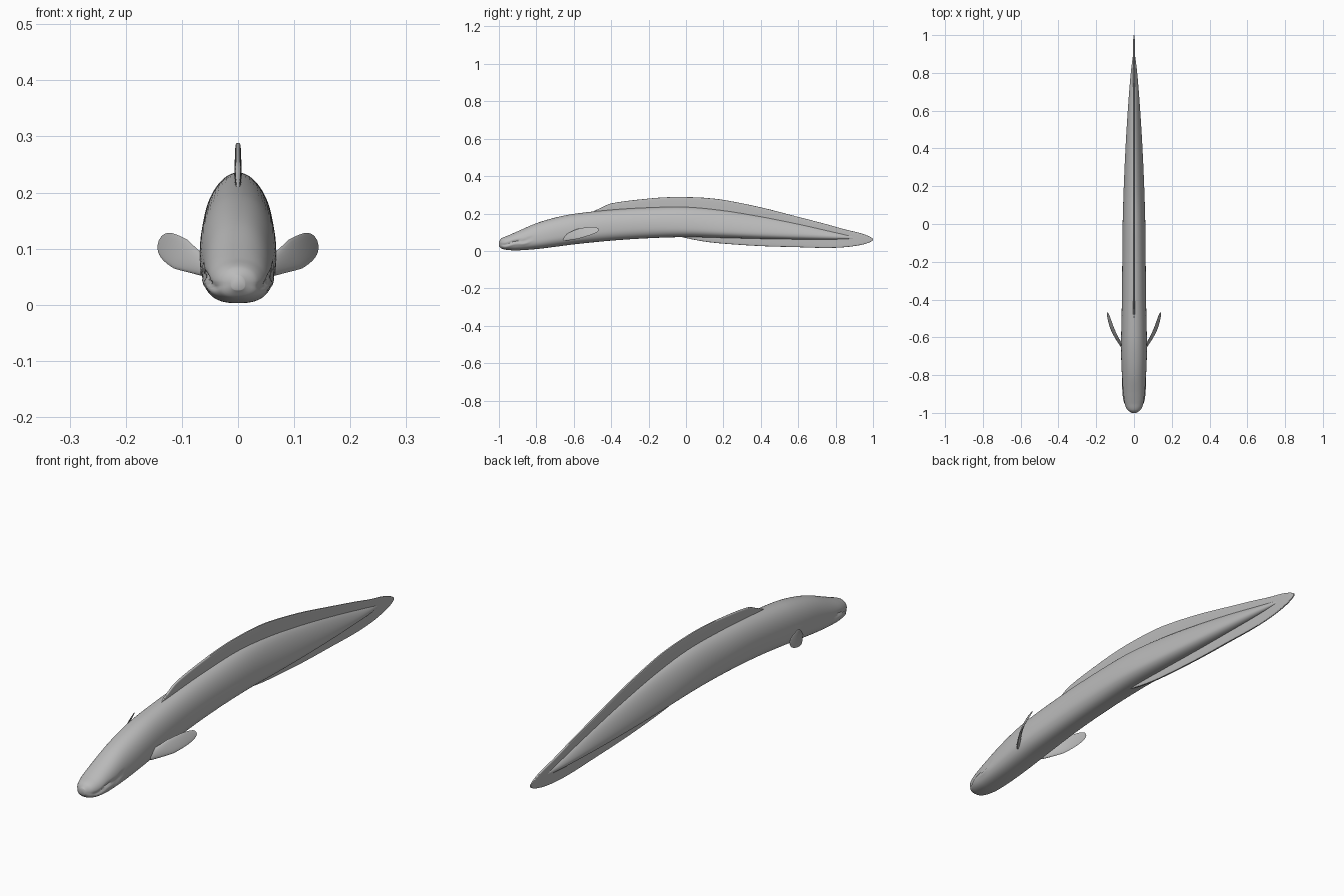
import bpy, bmesh, math
from mathutils import Vector

cube = bpy.data.objects.get("Cube")
if cube:
    bpy.data.objects.remove(cube)

skin = bpy.data.materials.new("grey skin")
skin.use_nodes = True
skin.diffuse_color = (0.5, 0.5, 0.5, 1)
skin.node_tree.nodes["Principled BSDF"].inputs["Base Color"].default_value = skin.diffuse_color


def sample(table, y):
    """Smoothly interpolate table rows (y first) with Hermite slopes."""
    y = min(max(y, table[0][0]), table[-1][0])
    i = next(k for k in range(len(table) - 1) if y <= table[k + 1][0])

    def slope(k, c):
        a, b = table[max(k - 1, 0)], table[min(k + 1, len(table) - 1)]
        return (b[c] - a[c]) / (b[0] - a[0])
    p, q = table[i], table[i + 1]
    h = q[0] - p[0]
    t = (y - p[0]) / h
    s = t * t * (3 - 2 * t)
    return [p[c] + (q[c] - p[c]) * s + h * (t * (1 - t) ** 2 * slope(i, c)
            - t * t * (1 - t) * slope(i + 1, c)) for c in range(1, len(p))]


def power(v, n):
    return math.copysign(abs(v) ** (2 / n), v)


def loft(name, rings):
    """Skin a list of equal rings of points and cap both ends."""
    bm = bmesh.new()
    loops = [[bm.verts.new(p) for p in ring] for ring in rings]
    for a, b in zip(loops, loops[1:]):
        for i in range(len(a)):
            j = (i + 1) % len(a)
            bm.faces.new((a[i], a[j], b[j], b[i]))
    bm.faces.new(loops[0])
    bm.faces.new(loops[-1])
    bmesh.ops.recalc_face_normals(bm, faces=bm.faces)
    mesh = bpy.data.meshes.new(name)
    bm.to_mesh(mesh)
    bm.free()
    mesh.materials.append(skin)
    obj = bpy.data.objects.new(name, mesh)
    bpy.context.collection.objects.link(obj)
    bpy.ops.object.select_all(action="DESELECT")
    obj.select_set(True)
    bpy.context.view_layer.objects.active = obj
    bpy.ops.object.shade_smooth_by_angle(angle=math.radians(50))
    return obj


# Body stations: y, half width, bottom, widest height, top, upper roundness
BODY = [
    (-1, .012, .026, .038, .052, 2), (-.985, .034, .012, .04, .068, 2.1),
    (-.95, .05, .005, .04, .083, 2.2), (-.9, .058, .003, .045, .105, 2.2),
    (-.8, .064, .01, .06, .148, 2.2), (-.7, .068, .022, .08, .178, 2.2),
    (-.6, .068, .035, .095, .198, 2.2), (-.4, .064, .055, .12, .22, 2.1),
    (-.2, .062, .068, .13, .232, 2), (0, .06, .074, .125, .235, 1.9),
    (.2, .054, .07, .11, .217, 1.7), (.4, .045, .065, .098, .185, 1.6),
    (.6, .033, .062, .088, .146, 1.5), (.8, .017, .062, .077, .1, 1.5),
    (.92, .002, .066, .068, .072, 2),
]
SIDES = 56


def body_ring(y):
    w, low, mid, top, n = sample(BODY, y)
    ring = []
    for k in range(SIDES):
        a = math.tau * k / SIDES
        up = math.sin(a) >= 0
        m = n if up else 2.5
        x = w * power(math.cos(a), m)
        z = mid + (top - mid if up else mid - low) * power(math.sin(a), m)
        # Mouth crease along the jaw, with a fuller lip just below it
        fade = min(1, max(0, (-.81 - y) / .04)) * min(1, (y + 1) / .03)
        line = .036 + .2 * max(0, y + .97) + .004 * math.sin(60 * y)
        groove = math.exp(-((z - line) / .005) ** 2)
        lip = math.exp(-((z - line + .014) / .007) ** 2)
        x *= 1 + fade * (.05 * lip - .1 * groove)
        ring.append((x, y, z))
    return ring


steps = 150
body_ys = [-1 + 1.92 * (k / steps) ** 1.5 for k in range(steps + 1)]
loft("body", [body_ring(y) for y in body_ys])

# Continuous median fin: y, half thickness, lower edge, upper edge
FIN = [
    (-.51, .003, .15, .205), (-.46, .005, .15, .228), (-.4, .006, .15, .254),
    (-.2, .006, .14, .28), (-.08, .006, .09, .288), (0, .006, .069, .288),
    (.1, .006, .05, .284), (.2, .006, .039, .273), (.4, .006, .026, .233),
    (.6, .006, .02, .182), (.75, .005, .016, .143), (.85, .005, .02, .115),
    (.93, .005, .031, .096), (.98, .004, .045, .078), (1, .002, .056, .066),
]


def fin_ring(y):
    w, low, top = sample(FIN, y)
    mid, half = (low + top) / 2, (top - low) / 2
    angles = [math.tau * k / 32 for k in range(32)]
    return [(w * power(math.cos(a), 5), y, mid + half * power(math.sin(a), 5)) for a in angles]


loft("median_fin", [fin_ring(-.51 + 1.51 * k / 90) for k in range(91)])


# Leaf shaped pectoral fins, mirrored across the body
def pectoral(name, side):
    root, tip = Vector((.058, -.655, .066)), Vector((.14, -.468, .115))
    across = Vector((-.42, -.15, .9)).normalized()
    normal = (tip - root).cross(across).normalized()
    rings = []
    for k in range(25):
        t = 1 - (1 - k / 24) ** 1.6
        width = .003 + .026 * min(1, .5 + 1.2 * t) * math.sqrt(max(0, 1 - t ** 4))
        thick = .001 + .006 * (1 - t)
        centre = root.lerp(tip, t) + normal * .012 * math.sin(math.pi * t)
        ring = []
        for j in range(20):
            a = math.tau * j / 20
            p = centre + across * width * math.cos(a) + normal * thick * math.sin(a)
            ring.append((side * p.x, p.y, p.z))
        rings.append(ring)
    loft(name, rings)


pectoral("left_pectoral_fin", 1)
pectoral("right_pectoral_fin", -1)
